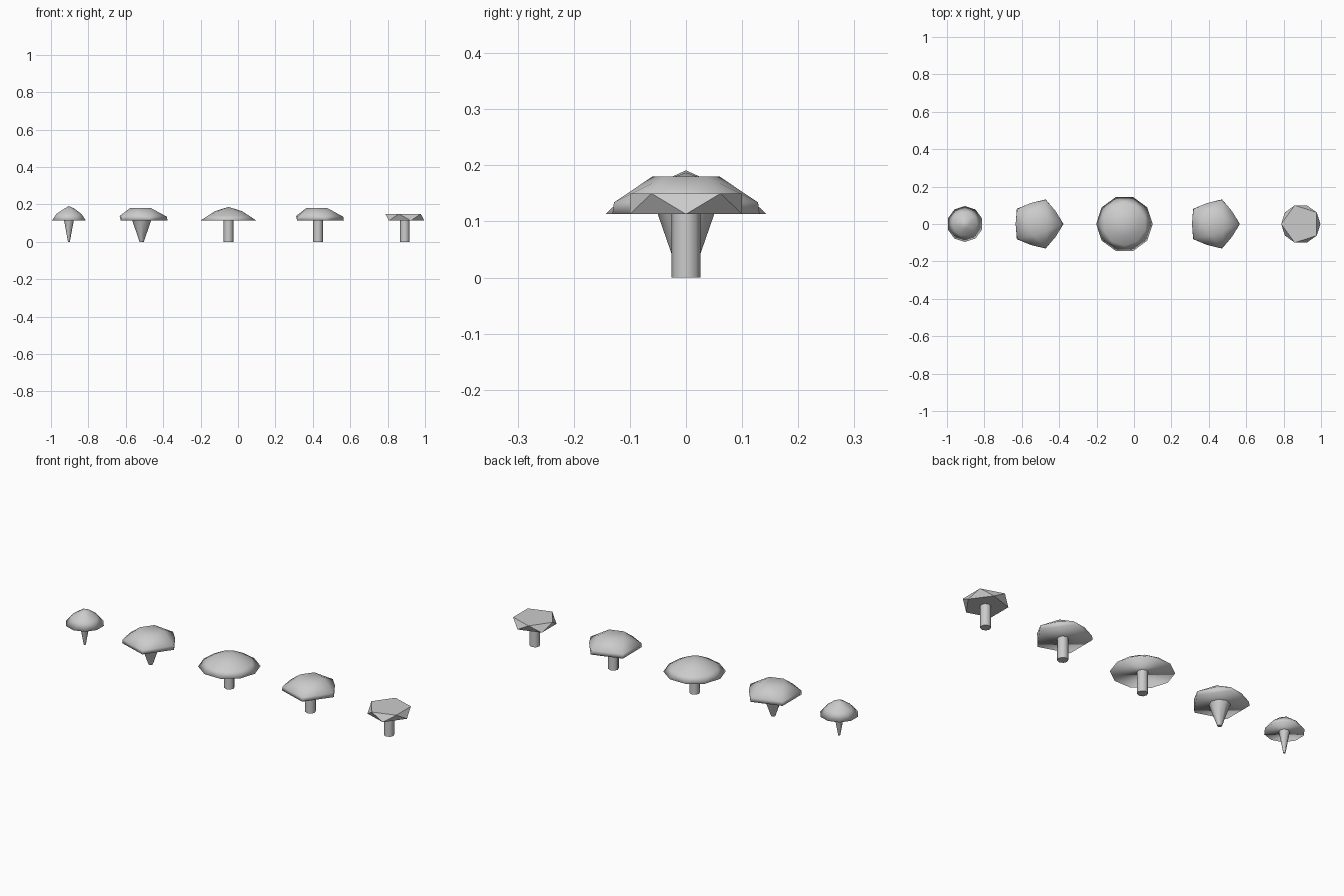
import bpy, bmesh, math

if "Cube" in bpy.data.objects:
    bpy.data.objects.remove(bpy.data.objects["Cube"])


def ring(count, radius, z, start=0.0):
    """Regular ring of points, first point at the start angle in degrees."""
    a0 = math.radians(start)
    return [(radius * math.cos(a0 + i * math.tau / count),
             radius * math.sin(a0 + i * math.tau / count), z) for i in range(count)]


def hull(name, x, points, smooth):
    """Closed convex solid around the given rings."""
    bm = bmesh.new()
    for p in points:
        bm.verts.new(p)
    bmesh.ops.convex_hull(bm, input=bm.verts)
    bmesh.ops.delete(bm, geom=[v for v in bm.verts if not v.link_faces], context='VERTS')
    bmesh.ops.recalc_face_normals(bm, faces=bm.faces)
    for f in bm.faces:
        f.smooth = smooth
    mesh = bpy.data.meshes.new(name)
    bm.to_mesh(mesh)
    bm.free()
    ob = bpy.data.objects.new(name, mesh)
    ob.location.x = x
    bpy.context.collection.objects.link(ob)
    return ob


def stem(name, x, bottom, top):
    bpy.ops.mesh.primitive_cone_add(vertices=8, radius1=bottom, radius2=top,
                                    depth=RIM + 0.002, location=(x, 0, (RIM + 0.002) / 2))
    bpy.context.object.name = name
    bpy.ops.object.shade_smooth_by_angle(angle=math.radians(50))


RIM = 0.113

# Small pointed dome
small = (ring(10, 0.096, RIM, 18) + ring(10, 0.066, 0.150) +
         ring(5, 0.026, 0.180) + [(0, 0, 0.191)])
# Five-cornered cap with a flat pentagon top
five = (ring(5, 0.138, RIM) + ring(5, 0.135, 0.134) +
        ring(5, 0.118, 0.138, 36) + ring(5, 0.063, 0.180, 36))
# Wide shallow dome
wide = (ring(10, 0.151, RIM) + ring(10, 0.115, 0.140, 18) +
        ring(5, 0.072, 0.164) + ring(5, 0.072, 0.164, 36) + [(0, 0, 0.187)])
# Flat faceted cap, two opposed pentagons
flat = ring(5, 0.105, RIM) + ring(5, 0.105, 0.150, 36)

# name, x, cap points, smooth, stem bottom radius, stem top radius
mushrooms = [
    ("small", -0.904, small, True, 0.005, 0.026),
    ("tapered", -0.515, five, True, 0.011, 0.051),
    ("wide", -0.051, wide, True, 0.026, 0.026),
    ("cornered", 0.428, five, True, 0.026, 0.026),
    ("flat", 0.892, flat, False, 0.026, 0.026),
]
for name, x, points, smooth, r0, r1 in mushrooms:
    hull(name + "_mushroom_cap", x, points, smooth)
    stem(name + "_mushroom_stem", x, r0, r1)
